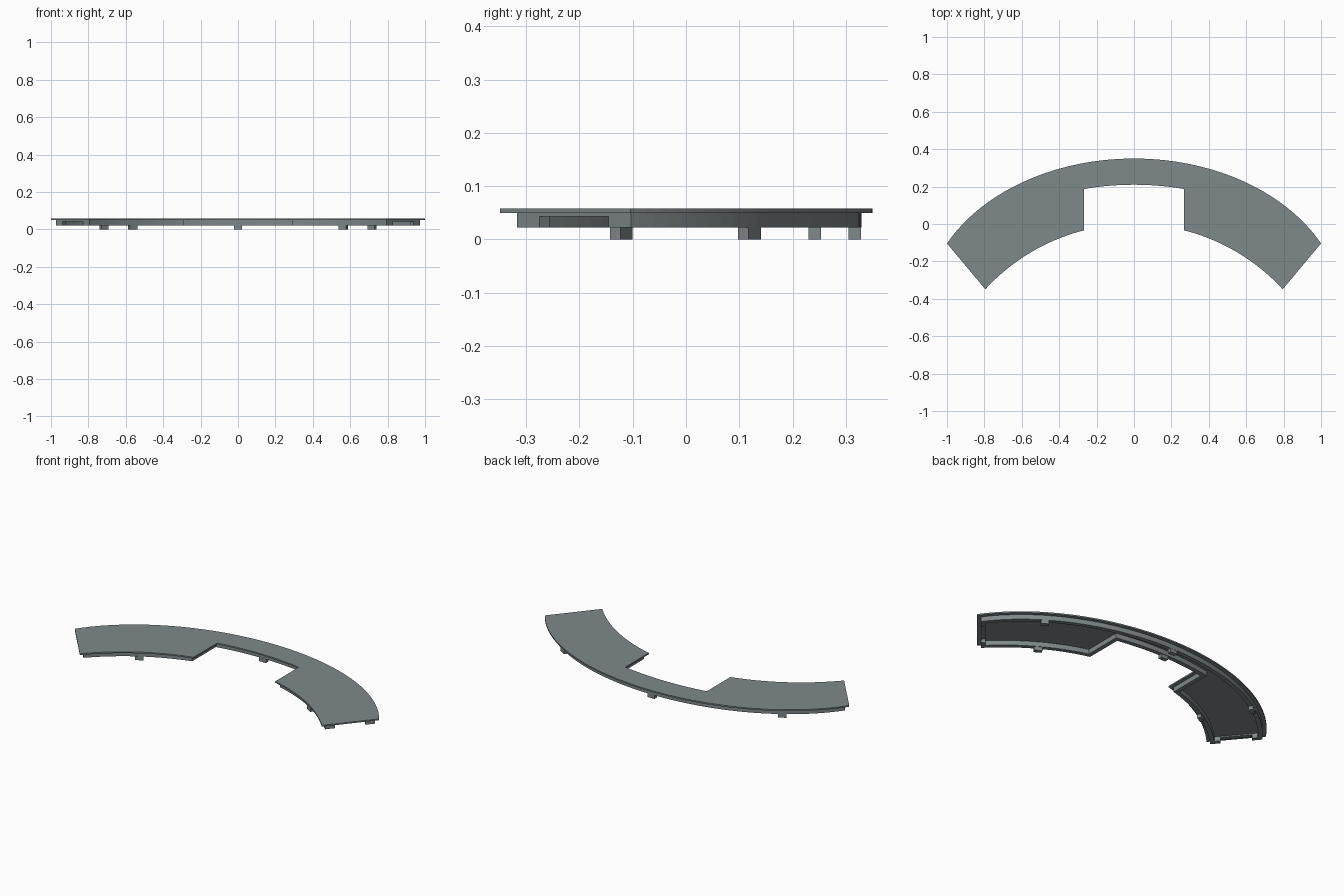
import bpy, bmesh, math
from mathutils import Vector, Matrix

if "Cube" in bpy.data.objects:
    bpy.data.objects.remove(bpy.data.objects["Cube"])

grey = bpy.data.materials.new("slate_grey")
grey.diffuse_color = (0.213, 0.246, 0.256, 1)
grey.use_nodes = True
grey.node_tree.nodes["Principled BSDF"].inputs["Base Color"].default_value = grey.diffuse_color


def back_y(x):
    return 0.35 - 0.826 * (1 - math.sqrt(1 - (x / 1.12) ** 2))


def wing_y(x):
    return -1.08 + math.sqrt(1.08 ** 2 - x * x)


def notch_y(x):
    return -1.37 + math.sqrt(1.58 ** 2 - x * x)


def arc(fn, x0, x1, n):
    return [Vector((x0 + (x1 - x0) * i / n, fn(x0 + (x1 - x0) * i / n))) for i in range(n + 1)]


def back_arc(n):
    # even steps in angle keep the steep ends smooth
    t = math.asin(1 / 1.12)
    xs = [1.12 * math.sin(t - 2 * t * i / n) for i in range(n + 1)]
    return [Vector((x, back_y(x))) for x in xs]


def inset(pts, d):
    # mitred inward offset of a counter-clockwise outline
    out = []
    for i, p in enumerate(pts):
        a = (p - pts[i - 1]).normalized()
        b = (pts[(i + 1) % len(pts)] - p).normalized()
        na, nb = Vector((-a.y, a.x)), Vector((-b.y, b.x))
        m = na + nb
        out.append(p + m * (d / (1 + na.dot(nb))))
    return out


def finish(name, bm):
    bmesh.ops.recalc_face_normals(bm, faces=bm.faces)
    me = bpy.data.meshes.new(name)
    bm.to_mesh(me)
    bm.free()
    me.materials.append(grey)
    ob = bpy.data.objects.new(name, me)
    bpy.context.collection.objects.link(ob)
    return ob


def strip(name, a, b, z0, z1):
    # solid band of quads between two matching paths
    bm = bmesh.new()
    rings = [[bm.verts.new((p.x, p.y, z)) for p, z in ((pa, z0), (pb, z0), (pb, z1), (pa, z1))]
             for pa, pb in zip(a, b)]
    for r, s in zip(rings, rings[1:]):
        for k in range(4):
            m = (k + 1) % 4
            bm.faces.new((r[k], r[m], s[m], s[k]))
    bm.faces.new(rings[0])
    bm.faces.new(rings[-1])
    return finish(name, bm)


# Desk top: back arc paired point by point with left wing, notch, right wing
W = 18
N = 3 * W + 2
outline = (back_arc(N) + arc(wing_y, -0.795, -0.268, W)
           + arc(notch_y, -0.268, 0.268, W) + arc(wing_y, 0.268, 0.795, W))
back = slice(0, N + 1)
front = slice(N + 1, len(outline))
strip("desk_top", outline[back], outline[front][::-1], 0.05, 0.058)

# Apron rails under the back and front edges
outer, inner = inset(outline, 0.021), inset(outline, 0.046)
strip("back_apron", outer[back], inner[back], 0.022, 0.05)
strip("front_apron", outer[front], inner[front], 0.022, 0.05)

# Open ends: a thin cross trim above, with a block at each corner
for side, i, j in (("left", N, N + 1), ("right", len(outline) - 1, 0)):
    strip(side + "_end_trim", [outer[i], outer[j]], [inner[i], inner[j]], 0.043, 0.05)
    for k, (p, q) in enumerate(((i, j), (j, i))):
        along = (outer[q] - outer[p]).normalized() * 0.055
        depth = (inner[p] + inner[q] - outer[p] - outer[q]) / 2
        strip(f"{side}_corner_block_{k + 1}", [outer[p], outer[p] + along],
              [inner[p], outer[p] + along + depth], 0.022, 0.043)


# Feet turned to follow the rails
def foot(name, x, fn, shift):
    slope = (fn(x + 0.01) - fn(x - 0.01)) / 0.02
    ang = math.atan(slope)
    c = Vector((x, fn(x))) + Vector((-math.sin(ang), math.cos(ang))) * shift
    bm = bmesh.new()
    m = (Matrix.Translation((c.x, c.y, 0.0115)) @ Matrix.Rotation(ang, 4, 'Z')
         @ Matrix.Diagonal((0.044, 0.023, 0.023, 1)))
    bmesh.ops.create_cube(bm, size=1, matrix=m)
    finish(name, bm)


foot("back_foot_centre", 0, back_y, -0.0335)
foot("front_foot_centre", 0, notch_y, 0.0315)
for side, s in (("left", -1), ("right", 1)):
    foot("back_foot_" + side, s * 0.735, back_y, -0.0335)
    foot("front_foot_" + side, s * 0.547, wing_y, 0.0315)
